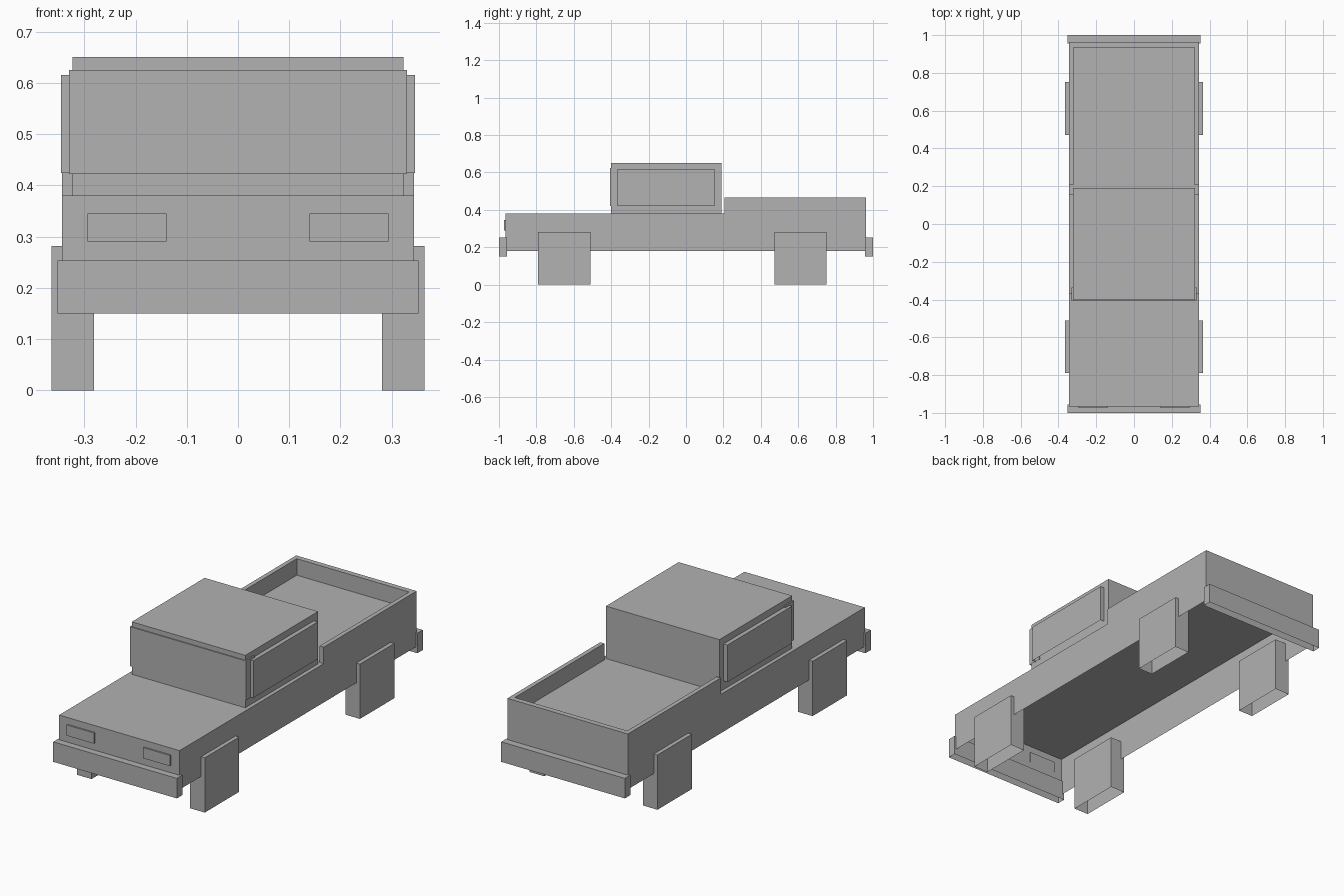
import bpy, bmesh

if "Cube" in bpy.data.objects:
    bpy.data.objects.remove(bpy.data.objects["Cube"])

gray = bpy.data.materials.new("plain gray")
gray.diffuse_color = (0.445, 0.445, 0.445, 1)
gray.use_nodes = True
gray.node_tree.nodes["Principled BSDF"].inputs["Base Color"].default_value = gray.diffuse_color


def shell(name, x, y, z):
    """Box between the given ranges, left open underneath."""
    bm = bmesh.new()
    bmesh.ops.create_cube(bm, size=1)
    for v in bm.verts:
        for i, (lo, hi) in enumerate((x, y, z)):
            v.co[i] = lo if v.co[i] < 0 else hi
    bmesh.ops.recalc_face_normals(bm, faces=bm.faces)
    bottom = [f for f in bm.faces if f.normal.z < -0.5]
    bmesh.ops.delete(bm, geom=bottom, context='FACES_ONLY')
    me = bpy.data.meshes.new(name)
    bm.to_mesh(me)
    bm.free()
    me.materials.append(gray)
    ob = bpy.data.objects.new(name, me)
    bpy.context.collection.objects.link(ob)
    return ob


def pair(name, x, y, z):
    """Left and right copies of a shell."""
    shell(name + "_right", x, y, z)
    shell(name + "_left", (-x[1], -x[0]), y, z)


# Hollow lower body: hood and bed floor in one box
shell("body", (-0.343, 0.343), (-0.965, 0.963), (0.18, 0.38))

# Cab with windshield and side windows
shell("cab", (-0.323, 0.323), (-0.402, 0.19), (0.38, 0.65))
shell("windshield", (-0.33, 0.33), (-0.407, -0.335), (0.422, 0.625))
pair("side_window", (0.32, 0.345), (-0.368, 0.156), (0.424, 0.615))

# Cargo bed walls
pair("bed_wall", (0.32, 0.343), (0.207, 0.963), (0.38, 0.465))
shell("tailgate", (-0.32, 0.32), (0.935, 0.963), (0.38, 0.465))

# Bumpers
shell("front_bumper", (-0.352, 0.352), (-1.0, -0.956), (0.15, 0.253))
shell("rear_bumper", (-0.352, 0.352), (0.956, 1.0), (0.15, 0.253))

# Headlights
pair("headlight", (0.14, 0.294), (-0.973, -0.96), (0.29, 0.345))

# Block wheels
pair("front_wheel", (0.281, 0.364), (-0.79, -0.51), (0.0, 0.282))
pair("rear_wheel", (0.281, 0.364), (0.472, 0.752), (0.0, 0.282))
